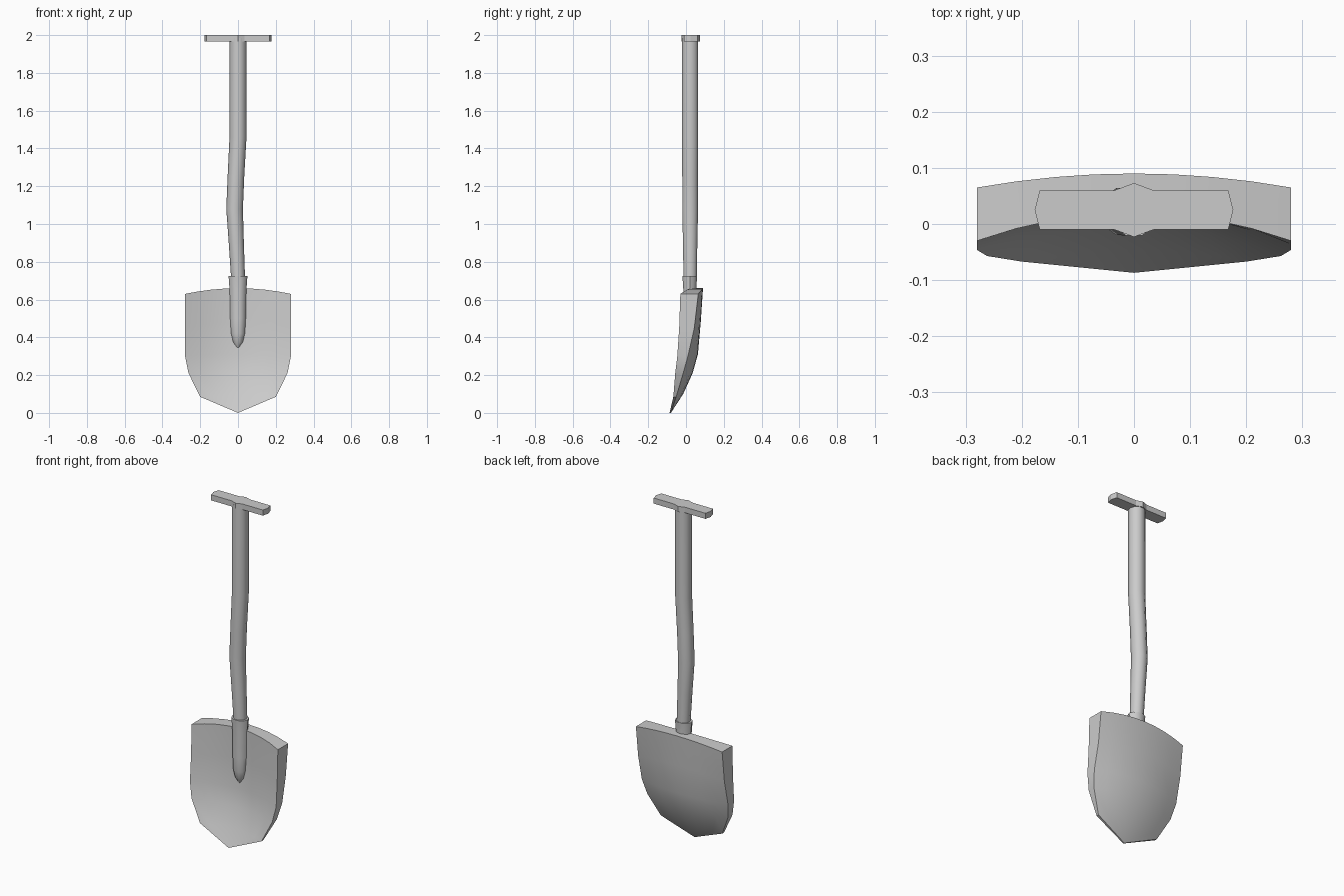
import bpy, bmesh, math

cube = bpy.data.objects.get("Cube")
if cube:
    bpy.data.objects.remove(cube, do_unlink=True)

grey = bpy.data.materials.new("plain grey")
grey.use_nodes = True
colour = (0.6, 0.6, 0.6, 1)
grey.diffuse_color = colour
grey.node_tree.nodes["Principled BSDF"].inputs["Base Color"].default_value = colour


def loft(name, rings, strip_caps=False, angle=40):
    """Skin closed rings of points and close both ends."""
    bm = bmesh.new()
    loops = [[bm.verts.new(p) for p in ring] for ring in rings]
    n = len(loops[0])
    for a, b in zip(loops, loops[1:]):
        for i in range(n):
            j = (i + 1) % n
            bm.faces.new((a[i], a[j], b[j], b[i]))
    for end in (loops[0], loops[-1]):
        if strip_caps:
            for i in range(n // 2 - 1):
                bm.faces.new((end[i], end[i + 1], end[n - 2 - i], end[n - 1 - i]))
        else:
            bm.faces.new(end)
    bmesh.ops.remove_doubles(bm, verts=bm.verts, dist=0.0005)
    bmesh.ops.recalc_face_normals(bm, faces=bm.faces)
    mesh = bpy.data.meshes.new(name)
    bm.to_mesh(mesh)
    bm.free()
    mesh.materials.append(grey)
    obj = bpy.data.objects.new(name, mesh)
    bpy.context.collection.objects.link(obj)
    bpy.ops.object.select_all(action="DESELECT")
    bpy.context.view_layer.objects.active = obj
    obj.select_set(True)
    bpy.ops.object.shade_smooth_by_angle(angle=math.radians(angle))
    return obj


def oval(x, y, z, rx, ry, sides=10):
    turn = math.tau / sides
    return [(x + rx * math.cos(i * turn), y + ry * math.sin(i * turn), z)
            for i in range(sides)]


# Blade rows: half width, edge z, middle z, front edge y, back edge y,
# front middle y, back middle y
rows = [
    (0.28, 0.63, 0.66, -0.03, 0.065, 0.02, 0.09),
    (0.28, 0.45, 0.48, -0.036, 0.044, 0.02, 0.078),
    (0.28, 0.30, 0.31, -0.046, 0.010, 0.012, 0.063),
    (0.262, 0.21, 0.21, -0.057, -0.015, -0.005, 0.035),
    (0.20, 0.085, 0.10, -0.067, -0.052, -0.045, -0.015),
    (0.0, 0.0, 0.0, -0.087, -0.08, -0.087, -0.08),
]
columns = [i / 4 for i in range(-4, 5)]


def blade_ring(w, z_edge, z_mid, front, back, front_mid, back_mid):
    def side(edge, mid, us):
        return [(u * w, mid + (edge - mid) * u * u, z_mid + (z_edge - z_mid) * u * u)
                for u in us]
    return side(front, front_mid, columns) + side(back, back_mid, columns[::-1])


loft("blade", [blade_ring(*r) for r in rows], strip_caps=True)

# Slightly crooked shaft: x, z, radius
shaft = [(0, 0.6, 0.034), (0, 0.72, 0.037), (-0.009, 0.9, 0.040), (-0.018, 1.08, 0.044),
         (-0.011, 1.25, 0.044), (0, 1.46, 0.045), (0, 1.985, 0.045)]
loft("shaft", [oval(x, 0.022, z, r, r) for x, z, r in shaft])

# Socket collar running down to a rounded point on the blade front: z, x and y radius
socket = [(0.725, 0.05, 0.041), (0.655, 0.045, 0.036), (0.5, 0.042, 0.036),
          (0.42, 0.038, 0.034), (0.375, 0.028, 0.024), (0.345, 0.006, 0.008)]
loft("socket", [oval(0, 0.02, z, rx, ry) for z, rx, ry in socket])

# Crossbar grip with pointed ends and a swelling over the shaft
outline = [(-0.177, 0.025), (-0.168, -0.01), (-0.035, -0.01), (0, -0.023), (0.035, -0.01),
           (0.168, -0.01), (0.177, 0.025), (0.168, 0.06), (0.035, 0.06), (0, 0.073),
           (-0.035, 0.06), (-0.168, 0.06)]
loft("crossbar_grip", [[(x, y, z) for x, y in outline] for z in (1.967, 2.0)], angle=20)
